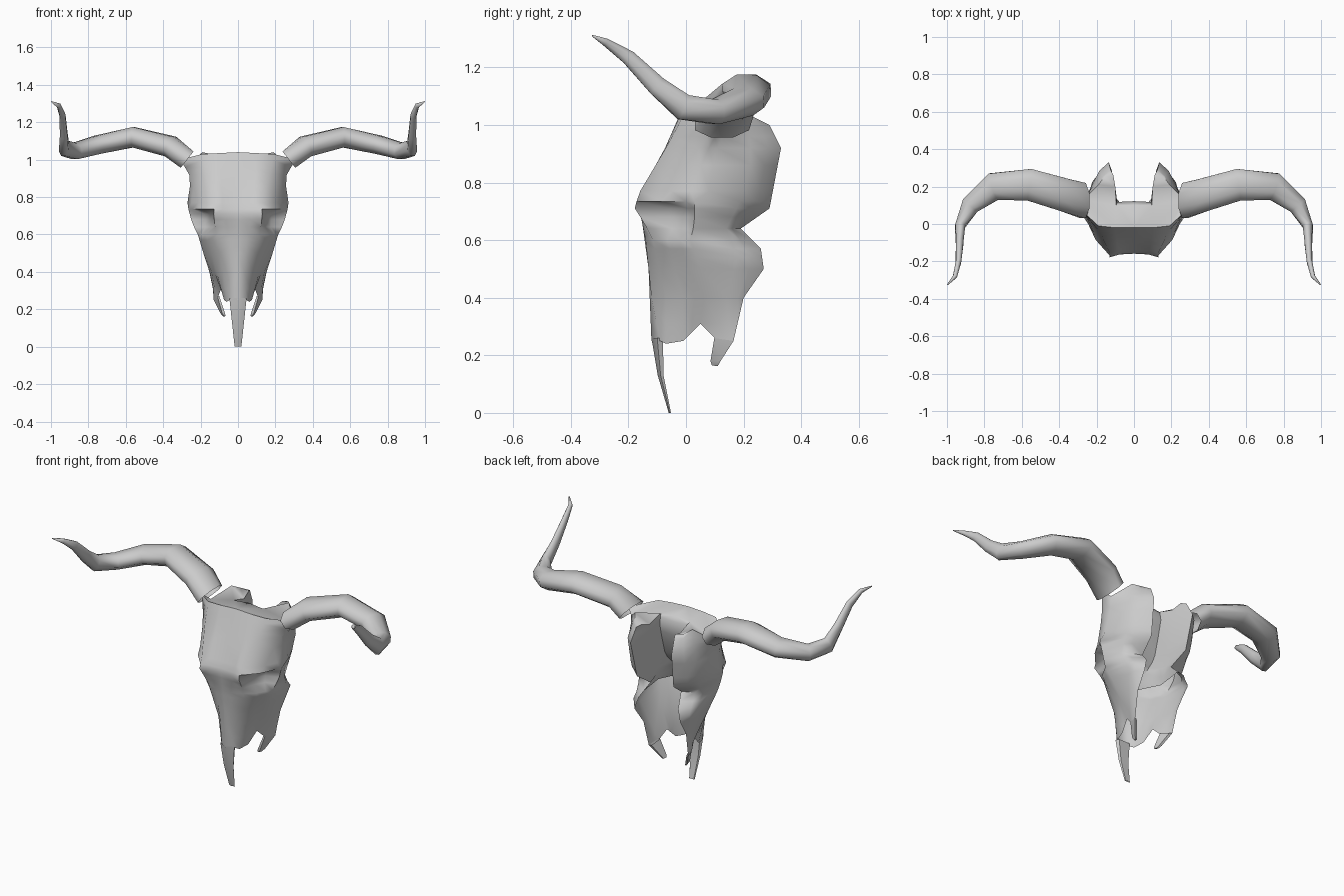
import bpy, bmesh, math
from mathutils import Vector

if "Cube" in bpy.data.objects:
    bpy.data.objects.remove(bpy.data.objects["Cube"])

bone = bpy.data.materials.new("bone_grey")
bone.use_nodes = True
GREY = (0.6, 0.6, 0.6, 1)
bone.diffuse_color = GREY
bone.node_tree.nodes["Principled BSDF"].inputs["Base Color"].default_value = GREY


def finish(name, bm, angle):
    """Weld, mirror across x and smooth a half mesh."""
    bmesh.ops.remove_doubles(bm, verts=bm.verts, dist=0.0005)
    bmesh.ops.recalc_face_normals(bm, faces=bm.faces)
    mesh = bpy.data.meshes.new(name)
    bm.to_mesh(mesh)
    bm.free()
    mesh.materials.append(bone)
    obj = bpy.data.objects.new(name, mesh)
    bpy.context.collection.objects.link(obj)
    mirror = obj.modifiers.new("mirror", "MIRROR")
    mirror.use_clip = True
    bpy.ops.object.select_all(action="DESELECT")
    obj.select_set(True)
    bpy.context.view_layer.objects.active = obj
    bpy.ops.object.shade_smooth_by_angle(angle=math.radians(angle))


def loft(bm, rows, closed=False):
    """Skin quads between rows of points."""
    grid = [[bm.verts.new(p) for p in row] for row in rows]
    for a, b in zip(grid, grid[1:]):
        n = len(a)
        for i in range(n if closed else n - 1):
            j = (i + 1) % n
            bm.faces.new((a[i], a[j], b[j], b[i]))
    return grid


def face(bm, *points):
    bm.faces.new([bm.verts.new(p) for p in points])


def at_height(line, z):
    """Point on a descending contour line at height z, held at its ends."""
    if z >= line[0][2]:
        return Vector(line[0])
    for a, b in zip(line, line[1:]):
        if z >= b[2]:
            return Vector(a).lerp(Vector(b), (a[2] - z) / (a[2] - b[2]))
    return Vector(line[-1])


# Outer skull contour lines, each running from crown to jaw
midline = [(0, -.02, 1.04), (0, -.16, .72), (0, -.13, .5), (0, -.12, .25)]
nasal = [(.1, -.02, 1.035), (.08, -.165, .72), (.05, -.14, .6), (.033, -.12, .4), (.045, -.09, .25)]
brow = [(.19, -.01, 1.03), (.17, -.07, .92), (.125, -.165, .76), (.13, -.178, .71),
        (.125, -.145, .66), (.115, -.115, .6), (.08, -.07, .4), (.06, -.07, .24)]
orbit = [(.31, .1, 1.0), (.265, .05, .93), (.235, 0, .86), (.215, -.05, .77), (.205, -.085, .735),
         (.15, -.06, .71), (.145, -.05, .64), (.17, -.065, .6), (.115, -.01, .4), (.075, -.01, .25)]
socket = [(.29, .115, .985), (.26, .08, .92), (.255, .04, .83), (.245, 0, .735),
          (.18, .005, .71), (.175, 0, .64), (.195, -.02, .6), (.135, .03, .42), (.082, .02, .28)]
cheek = [(.27, .13, .97), (.25, .1, .9), (.27, .08, .77), (.265, .03, .735),
         (.245, .03, .66), (.215, .015, .6), (.17, .07, .45), (.09, .05, .31)]
temple = [(.19, .21, 1.04), (.225, .23, .88), (.215, .2, .76), (.21, .14, .64),
          (.195, .18, .54), (.11, .1, .26)]
flank = [(.16, .25, 1.02), (.185, .285, .92), (.185, .25, .74), (.17, .16, .64),
         (.185, .23, .54), (.12, .13, .255)]
rear = [(.11, .26, 1.01), (.125, .29, 1.0), (.135, .33, .92), (.12, .29, .71), (.1, .19, .64),
        (.13, .26, .57), (.15, .27, .5), (.14, .2, .4), (.13, .165, .25)]
outer = [midline, nasal, brow, orbit, socket, cheek, temple, flank, rear]
levels = [1.04, 1.0, .96, .92, .86, .77, .735, .71, .68, .64, .6, .57, .54, .5, .4, .31, .24]

skull = bmesh.new()
loft(skull, [[at_height(c, z) for c in outer] for z in levels])

# Back of the braincase and inner walls of the rear lobes
inner_mid = [(0, .1, 1.03), (0, .125, .98), (0, .11, .88), (0, .04, .75), (0, -.09, .6)]
inner_side = [(.095, .1, 1.02), (.09, .12, .97), (.09, .1, .88), (.1, .05, .75), (.07, -.08, .6)]
inner_lobe = [(.1, .2, .99), (.1, .2, .9), (.11, .17, .75), (.14, .06, .6)]
inner = [inner_mid, inner_side, inner_lobe, rear]
loft(skull, [[at_height(c, z) for c in inner] for z in levels if z >= .6])

# Crown plate and the webs joining it to the rear lobes
m, n, b, o, s, c, t, f, r = [line[0] for line in outer]
back_mid, back_side, lobe = [line[0] for line in inner[:3]]
face(skull, m, n, back_side, back_mid)
face(skull, n, b, c, back_side)
face(skull, b, o, s, c)
face(skull, back_side, c, t, lobe)
face(skull, lobe, t, f, r)
finish("skull", skull, 66)

# Nose spike: thin tapering strip
nose = bmesh.new()
loft(nose, [[(0, front, z), (w, (front + back) / 2, z), (w * .8, back, z), (0, back, z)]
            for z, w, front, back in ((.26, .046, -.12, -.08), (.13, .032, -.098, -.078), (0, .018, -.06, -.052))])
finish("nose_spike", nose, 50)

# Jaw tooth hanging from the lower rear corner
tooth = bmesh.new()
rings = loft(tooth, [
    [(.11, .1, .27), (.13, .165, .25), (.115, .16, .25), (.1, .1, .27)],
    [(.085, .085, .18), (.095, .12, .18), (.08, .12, .18), (.07, .085, .18)],
    [(.075, .09, .165), (.08, .11, .162), (.07, .11, .162), (.066, .09, .165)]], True)
tooth.faces.new(rings[-1])
finish("jaw_tooth", tooth, 50)

# Horn: centre point, sideways radius, upright radius
stations = [
    ((.272, .125, 1.0), .102, .06), ((.36, .152, 1.07), .096, .061),
    ((.56, .21, 1.12), .092, .059), ((.75, .2, 1.08), .08, .053),
    ((.875, .1, 1.045), .055, .046), ((.93, -.01, 1.062), .029, .049),
    ((.932, -.1, 1.135), .022, .037), ((.938, -.2, 1.235), .016, .027),
    ((.957, -.28, 1.288), .012, .014), ((.997, -.325, 1.31), .003, .003)]
SIDES = 8
centres = [Vector(s[0]) for s in stations]
rows = []
for i, (_, wide, tall) in enumerate(stations):
    along = (centres[min(i + 1, len(centres) - 1)] - centres[max(i - 1, 0)]).normalized()
    if i == 0:
        along = Vector((along.x, 0, along.z)).normalized()
    side = along.cross(Vector((0, 0, 1))).normalized()
    up = side.cross(along)
    turns = [math.tau * (k + .5) / SIDES for k in range(SIDES)]
    rows.append([centres[i] + side * wide * math.cos(a) + up * tall * math.sin(a) for a in turns])
horn = bmesh.new()
rings = loft(horn, rows, True)
horn.faces.new(rings[-1])
finish("horns", horn, 85)
